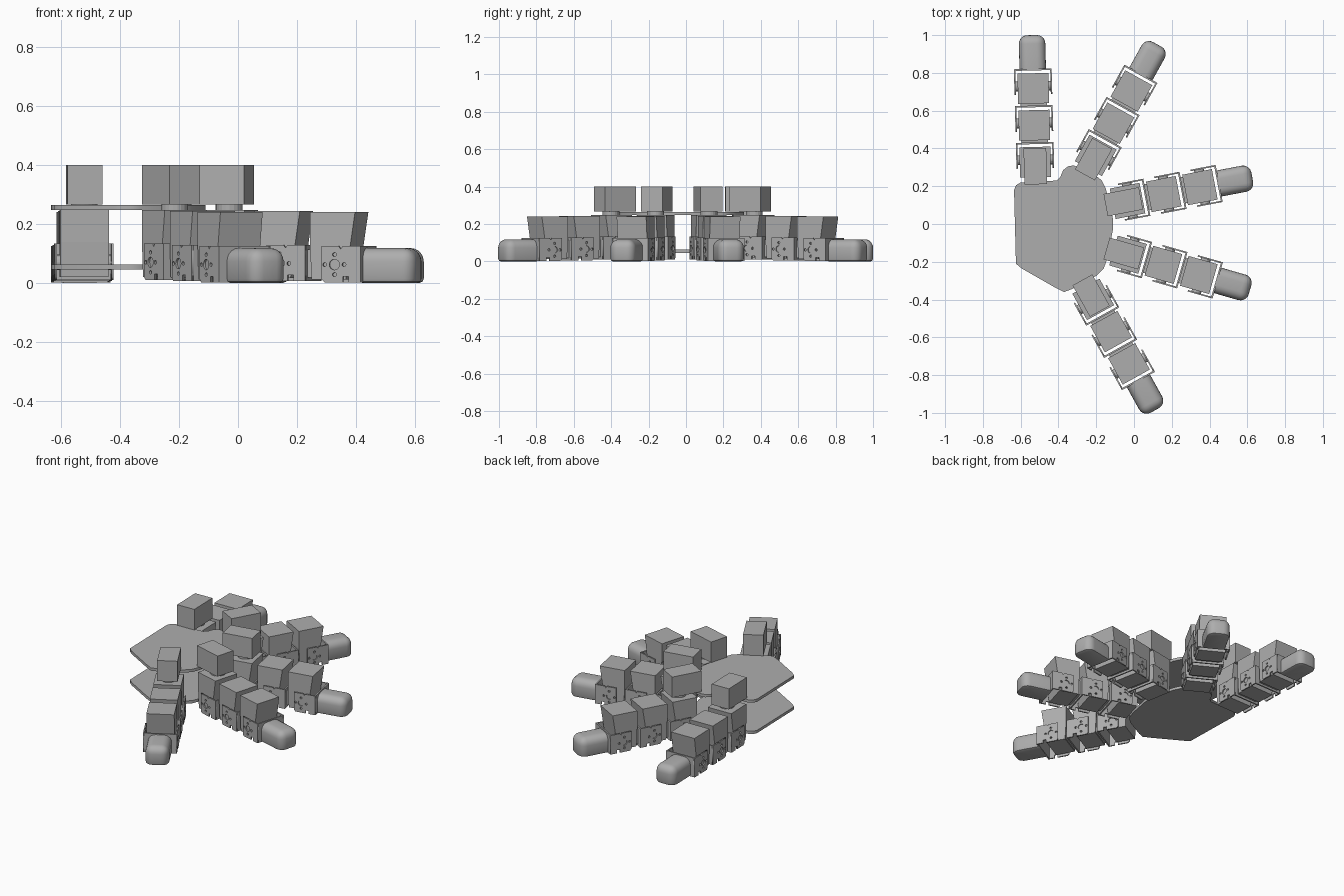
import bpy, bmesh, math
from mathutils import Matrix

cube = bpy.data.objects.get("Cube")
if cube:
    bpy.data.objects.remove(cube, do_unlink=True)

grey = bpy.data.materials.new("plain grey")
grey.use_nodes = True
COL = (0.42, 0.42, 0.42, 1)
grey.diffuse_color = COL
grey.node_tree.nodes["Principled BSDF"].inputs["Base Color"].default_value = COL


def place(name, mesh, matrix=Matrix()):
    obj = bpy.data.objects.new(name, mesh)
    bpy.context.collection.objects.link(obj)
    obj.matrix_world = matrix
    return obj


def finish(bm, name):
    bmesh.ops.recalc_face_normals(bm, faces=bm.faces)
    mesh = bpy.data.meshes.new(name)
    bm.to_mesh(mesh)
    bm.free()
    mesh.materials.append(grey)
    return mesh


def box_bm(x0, x1, y0, y1, z0, z1):
    bm = bmesh.new()
    m = Matrix.Translation(((x0 + x1) / 2, (y0 + y1) / 2, (z0 + z1) / 2))
    m = m @ Matrix.Diagonal((x1 - x0, y1 - y0, z1 - z0, 1))
    bmesh.ops.create_cube(bm, size=1, matrix=m)
    return bm


def slab(name, outlines, thickness):
    """Flat plate centred on z = 0; inner outlines become holes."""
    cu = bpy.data.curves.new(name, 'CURVE')
    cu.dimensions = '2D'
    cu.fill_mode = 'BOTH'
    cu.extrude = thickness / 2
    for pts in outlines:
        sp = cu.splines.new('POLY')
        sp.points.add(len(pts) - 1)
        for p, (x, y) in zip(sp.points, pts):
            p.co = (x, y, 0, 1)
        sp.use_cyclic_u = True
    tmp = place(name, cu)
    bpy.context.view_layer.update()
    deps = bpy.context.evaluated_depsgraph_get()
    mesh = bpy.data.meshes.new_from_object(tmp.evaluated_get(deps))
    bpy.data.objects.remove(tmp, do_unlink=True)
    mesh.materials.clear()
    mesh.materials.append(grey)
    return mesh


def circle(cx, cy, r, n=12):
    return [(cx + r * math.cos(2 * math.pi * i / n),
             cy + r * math.sin(2 * math.pi * i / n)) for i in range(n)]


# Palm plates
PALM = [(-.635, .18), (-.625, .205), (-.60, .22), (-.41, .23), (-.39, .25),
        (-.375, .285), (-.35, .305), (-.32, .31), (-.22, .27), (-.17, .23),
        (-.15, .19), (-.11, .02), (-.11, -.02), (-.14, -.18), (-.16, -.235),
        (-.20, -.275), (-.33, -.345), (-.37, -.36), (-.42, -.335),
        (-.595, -.235), (-.625, -.21)]
palm_mesh = slab("palm_plate", [PALM], 0.018)
place("lower_palm_plate", palm_mesh, Matrix.Translation((0, 0, .054)))
place("upper_palm_plate", palm_mesh, Matrix.Translation((0, 0, .256)))

# Motor standing on the palm, with its round mount
base_mesh = finish(box_bm(0, .19, -.06, .06, .267, .40), "base_motor")
bm = bmesh.new()
bmesh.ops.create_cone(bm, cap_ends=True, segments=20, radius1=.045, radius2=.045,
                      depth=.04, matrix=Matrix.Translation((.12, 0, .25)))
mount_mesh = finish(bm, "base_mount")

# Joint motor: side profile swept across the finger, joint at local x = 0
PROFILE = [(-.085, .012), (.035, .012), (.05, .12), (.068, .24),
           (-.092, .24), (-.092, .13)]
bm = bmesh.new()
face = bm.faces.new([bm.verts.new((x, -.082, z)) for x, z in PROFILE])
new = bmesh.ops.extrude_face_region(bm, geom=[face])["geom"]
bmesh.ops.translate(bm, vec=(0, .164, 0),
                    verts=[g for g in new if isinstance(g, bmesh.types.BMVert)])
motor_mesh = finish(bm, "joint_motor")

# Bracket side with horn holes, and the cross plate joining both sides
SIDE = [(-.045, .012), (-.035, .002), (.03, .002), (.03, .022), (.05, .022),
        (.05, .002), (.092, .002), (.092, .125), (.03, .125), (.022, .115),
        (.015, .125), (-.045, .125)]
holes = [circle(0, .062, .018, 16)]
holes += [circle(dx, .062 + dz, .007, 8)
          for dx, dz in ((.034, 0), (-.034, 0), (0, .034), (0, -.034))]
side_mesh = slab("bracket_side", [SIDE] + holes, .008)
cross_mesh = finish(box_bm(.083, .092, -.1, .1, .002, .125), "bracket_cross_plate")
# Small block tying the cross plate to the next link
link_mesh = finish(box_bm(.09, .112, -.07, .07, .015, .11), "link_block")

# Horn spindle between motor and bracket sides
bm = bmesh.new()
bmesh.ops.create_cone(bm, cap_ends=True, segments=16, radius1=.026, radius2=.026, depth=.186,
                      matrix=Matrix.Translation((0, 0, .062)) @ Matrix.Rotation(math.pi / 2, 4, 'X'))
horn_mesh = finish(bm, "joint_horn")

# Rounded fingertip: big rounding on the top and end, small one underneath
X0, X1, Z0, Z1 = .605, .79, 0, .118
bm = box_bm(X0, X1, -.07, .07, Z0, Z1)
big = [e for e in bm.edges
       if not all(v.co.x < X0 + .001 for v in e.verts)
       and not all(v.co.z < Z0 + .001 for v in e.verts)]
bmesh.ops.bevel(bm, geom=big, offset=.045, segments=5, profile=.5, affect='EDGES')
low = [e for e in bm.edges
       if all(v.co.z < Z0 + .001 for v in e.verts)
       and not all(v.co.x < X0 + .001 for v in e.verts)]
bmesh.ops.bevel(bm, geom=low, offset=.014, segments=2, profile=.5, affect='EDGES')
tip_mesh = finish(bm, "fingertip")

# Five identical fingers: name, base position, heading in degrees
FINGERS = [("first", -.52, .21, 91.5), ("second", -.26, .26, 61),
           ("third", -.15, .10, 10.8), ("fourth", -.145, -.13, -16),
           ("fifth", -.273, -.296, -61)]
JOINTS = [(.13, .008), (.325, .004), (.52, 0)]
smooth = []
for name, x, y, deg in FINGERS:
    root = Matrix.Translation((x, y, 0)) @ Matrix.Rotation(math.radians(deg), 4, 'Z')
    place(name + "_base_motor", base_mesh, root)
    place(name + "_base_mount", mount_mesh, root)
    for i, (u, z) in enumerate(JOINTS):
        m = root @ Matrix.Translation((u, 0, z))
        tag = f"{name}_joint_{i + 1}_"
        place(tag + "motor", motor_mesh, m)
        place(tag + "horn", horn_mesh, m)
        place(tag + "cross_plate", cross_mesh, m)
        if i < 2:
            place(tag + "link_block", link_mesh, m)
        for side, v in (("left", .096), ("right", -.096)):
            place(tag + side + "_bracket", side_mesh,
                  m @ Matrix.Translation((0, v, 0)) @ Matrix.Rotation(math.pi / 2, 4, 'X'))
    smooth.append(place(name + "_fingertip", tip_mesh, root))

# Smooth the rounded tips, keeping hard edges
bpy.ops.object.select_all(action='DESELECT')
smooth[0].select_set(True)
bpy.context.view_layer.objects.active = smooth[0]
bpy.ops.object.shade_smooth_by_angle(angle=math.radians(40))
